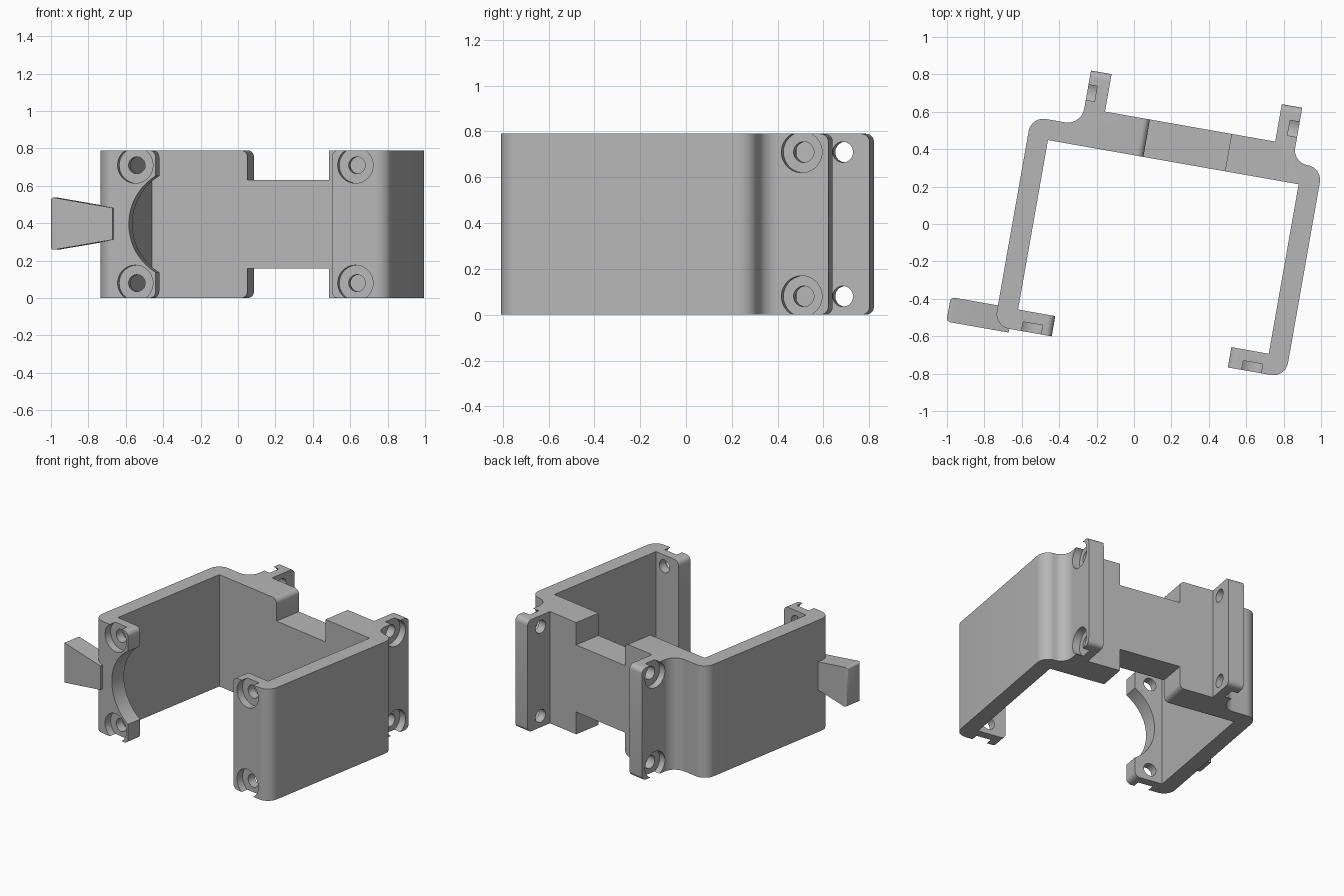
import bpy, bmesh, math
from mathutils import Vector

if "Cube" in bpy.data.objects:
    bpy.data.objects.remove(bpy.data.objects["Cube"])

H = 0.79                      # bracket height
TILT = math.radians(-10)      # whole bracket is turned about z
FRONT, BACK = -0.668, 0.768   # extents along the bracket depth

grey = bpy.data.materials.new("plain grey")
grey.use_nodes = True
grey.diffuse_color = (0.47, 0.47, 0.47, 1)
grey.node_tree.nodes["Principled BSDF"].inputs["Base Color"].default_value = (0.47, 0.47, 0.47, 1)


def rounded(points, steps=10):
    """Turn (x, y, radius) corners into a polygon with filleted corners."""
    out = []
    for i, (x, y, r) in enumerate(points):
        p = Vector((x, y))
        if not r:
            out.append(p)
            continue
        a = (Vector(points[i - 1][:2]) - p).normalized()
        b = (Vector(points[(i + 1) % len(points)][:2]) - p).normalized()
        half = a.angle(b) / 2
        centre = p + (a + b).normalized() * (r / math.sin(half))
        start = p + a * (r / math.tan(half)) - centre
        end = p + b * (r / math.tan(half)) - centre
        sweep = math.atan2(start.cross(end), start.dot(end))
        for k in range(steps + 1):
            t = sweep * k / steps
            c, s = math.cos(t), math.sin(t)
            out.append(centre + Vector((c * start.x - s * start.y, s * start.x + c * start.y)))
    return out


def prism(name, outline, place, low, high):
    """Extrude an outline; place(a, b, depth) gives the 3D position."""
    bm = bmesh.new()
    face = bm.faces.new([bm.verts.new(place(p[0], p[1], low)) for p in outline])
    shift = Vector(place(0, 0, high)) - Vector(place(0, 0, low))
    top = bmesh.ops.extrude_face_region(bm, geom=[face])["geom"]
    bmesh.ops.translate(bm, vec=shift, verts=[g for g in top if isinstance(g, bmesh.types.BMVert)])
    bmesh.ops.recalc_face_normals(bm, faces=bm.faces)
    mesh = bpy.data.meshes.new(name)
    bm.to_mesh(mesh)
    bm.free()
    obj = bpy.data.objects.new(name, mesh)
    bpy.context.collection.objects.link(obj)
    mesh.materials.append(grey)
    return obj


def activate(obj):
    bpy.ops.object.select_all(action="DESELECT")
    obj.select_set(True)
    bpy.context.view_layer.objects.active = obj


def cut(target, cutter):
    cutter.hide_render = True
    mod = target.modifiers.new("cut", "BOOLEAN")
    mod.operation, mod.solver, mod.object = "DIFFERENCE", "EXACT", cutter
    activate(target)
    bpy.ops.object.modifier_apply(modifier=mod.name)
    bpy.data.objects.remove(cutter)


def bevel(obj, test, width, segments):
    bm = bmesh.new()
    bm.from_mesh(obj.data)
    edges = [e for e in bm.edges if test(e)]
    bmesh.ops.bevel(bm, geom=edges, offset=width, segments=segments, profile=0.5, affect="EDGES")
    bm.to_mesh(obj.data)
    bm.free()


def along_x(a, b, d):
    return (d, a, b)


def along_y(a, b, d):
    return (a, d, b)


def along_z(a, b, d):
    return (a, b, d)


def disc(a, b, r, n=40):
    return [(a + r * math.cos(2 * math.pi * k / n), b + r * math.sin(2 * math.pi * k / n)) for k in range(n)]


# Bracket: two side walls with front lips, a back wall and two rear tabs
outline = rounded([
    (-0.329, FRONT, 0), (-0.329, -0.558, 0), (-0.531, -0.558, 0), (-0.531, 0.362, 0),
    (0.83, 0.362, 0), (0.83, -0.558, 0), (0.627, -0.558, 0), (0.627, FRONT, 0),
    (0.94, FRONT, 0.08), (0.94, 0.471, 0.08), (0.778, 0.471, 0.08), (0.778, BACK, 0),
    (0.667, BACK, 0), (0.667, 0.565, 0), (-0.257, 0.565, 0), (-0.257, BACK, 0),
    (-0.369, BACK, 0), (-0.369, 0.471, 0.09), (-0.641, 0.471, 0.08), (-0.641, FRONT, 0.08)])
bracket = prism("bracket", outline, along_z, 0, H)


# Round the free corners of the lips and tabs
def free_corner(e):
    a, b = (v.co for v in e.verts)
    if abs(a.z - b.z) > 0.01:
        return False
    on_tab = min(a.y, b.y) > BACK - 0.001
    on_lip = any(max(abs(a.x - x), abs(b.x - x)) < 0.001 for x in (-0.329, 0.627))
    return on_tab or on_lip


bevel(bracket, free_corner, 0.035, 6)

# Notches above and below the middle of the back wall, one side rounded
left, right, r = -0.013, 0.43, 0.035
arc = [(left - r + r * math.sin(t), H - r + r * math.cos(t))
       for t in (math.pi / 2 * k / 8 for k in range(9))]
notch = [(left, 0.632), (right, 0.632), (right, H + 0.1), (left - r, H + 0.1)] + arc
for flip in (False, True):
    shape = [(a, H - b) if flip else (a, b) for a, b in notch]
    cut(bracket, prism("notch_cutter", shape, along_y, 0.3, 0.62))

# Round clearance in the right lip
cut(bracket, prism("arc_cutter", disc(-0.175, H / 2, 0.3, 72), along_y, -0.8, -0.45))

# Screw holes with counterbores open to the edges
for z in (0.08, H - 0.08):
    for x in (-0.44, 0.755):
        cut(bracket, prism("lip_hole", disc(x, z, 0.045), along_y, -0.8, -0.5))
        cut(bracket, prism("lip_bore", disc(x, z, 0.096), along_y, -0.8, -0.618))
    for low, high, deep, out in ((-0.42, -0.2, -0.42, -0.322), (0.6, 0.82, 0.726, 0.82)):
        cut(bracket, prism("tab_hole", disc(0.65, z, 0.045), along_x, low, high))
        cut(bracket, prism("tab_bore", disc(0.65, z, 0.09), along_x, deep, out))

# Flared handle on the right wall
flare = [(-0.559, 0.312), (-0.559, 0.482), (-0.897, 0.54), (-0.897, 0.255)]
handle = prism("handle", flare, along_y, -0.688, -0.555)
bevel(handle, lambda e: all(v.co.x < -0.85 for v in e.verts), 0.02, 4)

for obj in (bracket, handle):
    activate(obj)
    bpy.ops.object.shade_smooth_by_angle(angle=math.radians(30))
    obj.rotation_euler.z = TILT
